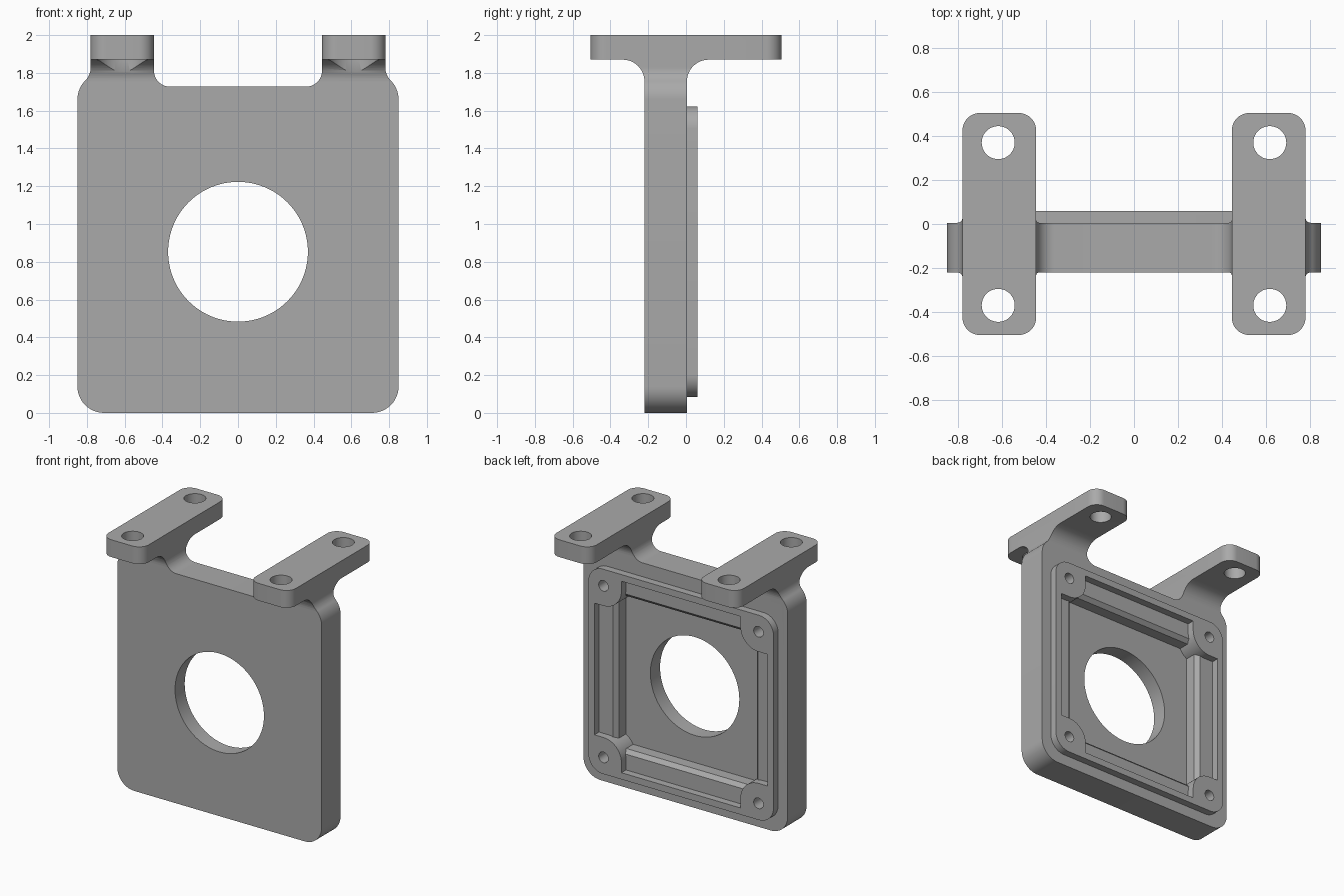
import bpy, bmesh
from math import sin, cos, radians

cube = bpy.data.objects.get("Cube")
if cube:
    bpy.data.objects.remove(cube, do_unlink=True)

grey = bpy.data.materials.new("matte grey")
grey.use_nodes = True
grey.diffuse_color = (0.4, 0.4, 0.4, 1)
grey.node_tree.nodes["Principled BSDF"].inputs["Base Color"].default_value = (0.4, 0.4, 0.4, 1)

MID = 0.853          # height of the plate centre
FRONT, BACK = -0.22, 0.005


def arc(cx, cy, r, start, end, steps=12):
    angles = [radians(start + (end - start) * i / steps) for i in range(steps + 1)]
    return [(cx + r * cos(a), cy + r * sin(a)) for a in angles]


def circle(cx, cy, r, steps=64):
    return arc(cx, cy, r, 0, 360, steps)[:-1]


def rounded(cx, cy, hx, hy, r):
    pts = []
    for sx, sy, a in ((1, 1, 0), (-1, 1, 90), (-1, -1, 180), (1, -1, 270)):
        pts += arc(cx + sx * (hx - r), cy + sy * (hy - r), r, a, a + 90)
    return pts


def square(h):
    return [(-h, MID - h), (h, MID - h), (h, MID + h), (-h, MID + h)]


PLACE = {"x": lambda p, d: (d, p[0], p[1]),
         "y": lambda p, d: (p[0], d, p[1]),
         "z": lambda p, d: (p[0], p[1], d)}


def loft(name, axis, *sections):
    """Solid through (depth, outline) sections along one axis."""
    bm = bmesh.new()
    rings = [[bm.verts.new(PLACE[axis](p, d)) for p in pts] for d, pts in sections]
    for a, b in zip(rings, rings[1:]):
        for i in range(len(a)):
            j = (i + 1) % len(a)
            bm.faces.new((a[i], a[j], b[j], b[i]))
    bm.faces.new(rings[0])
    bm.faces.new(rings[-1])
    bmesh.ops.recalc_face_normals(bm, faces=bm.faces)
    mesh = bpy.data.meshes.new(name)
    bm.to_mesh(mesh)
    bm.free()
    mesh.materials.append(grey)
    ob = bpy.data.objects.new(name, mesh)
    bpy.context.collection.objects.link(ob)
    return ob


def prism(name, axis, pts, lo, hi):
    return loft(name, axis, (lo, pts), (hi, pts))


def combine(target, tool, operation):
    """Apply a boolean and discard the tool."""
    mod = target.modifiers.new(operation, "BOOLEAN")
    mod.operation, mod.solver, mod.object = operation, "EXACT", tool
    bpy.context.view_layer.objects.active = target
    bpy.ops.object.modifier_apply(modifier=mod.name)
    bpy.data.objects.remove(tool, do_unlink=True)


# Plate silhouette with two necks, right half then mirrored
half = arc(0.36, 1.812, 0.085, -90, 0)
half += [(0.445, 1.92), (0.78, 1.92)]
half += arc(0.88, 1.829, 0.1, 180, 225)
half += arc(0.71, 1.66, 0.14, 45, 0)
half += arc(0.71, 0.14, 0.14, 0, -90)
outline = half + [(-x, z) for x, z in reversed(half)]
bracket = prism("mounting_bracket", "y", outline, -0.5, 0.5)

# Side profile: slab flaring into the flanges
r = 0.115
side = [(FRONT, -0.1), (BACK, -0.1)]
side += arc(BACK + r, 1.87 - r, r, 180, 90)
side += [(BACK + r, 1.95), (FRONT - r, 1.95)]
side += arc(FRONT - r, 1.87 - r, r, 90, 0)
combine(bracket, prism("side_profile", "x", side, -1, 1), "INTERSECT")

# Screw clearance in the flares, then the flanges with their holes
for sx in (-1, 1):
    x = sx * 0.6125
    combine(bracket, prism("clearance", "z", circle(x, -0.37, 0.14), 1.6, 1.98), "DIFFERENCE")
    combine(bracket, prism("flange", "z", rounded(x, 0, 0.1675, 0.505, 0.08), 1.87, 2), "UNION")
    for y in (-0.37, 0.37):
        combine(bracket, prism("flange_hole", "z", circle(x + sx * 0.005, y, 0.075), 1.8, 2.1), "DIFFERENCE")

# Chamfered square recess in the back
recess = loft("recess", "y", (-0.105, square(0.574)), (-0.023, square(0.574)), (0.04, square(0.637)))
combine(bracket, recess, "DIFFERENCE")

# Raised rim
rim = prism("rim", "y", rounded(0, MID, 0.77, 0.77, 0.12), -0.03, 0.06)
combine(rim, prism("rim_inside", "y", rounded(0, MID, 0.72, 0.72, 0.07), -0.1, 0.1), "DIFFERENCE")
combine(bracket, rim, "UNION")

# Corner bosses with blind screw holes
boss = [(0.73, 0.73)] + arc(0.645, 0.645, 0.15, 270, 180)
boss.insert(1, (0.73, 0.495))
boss.append((0.495, 0.73))
corners = [(sx, sz) for sx in (-1, 1) for sz in (-1, 1)]
for sx, sz in corners:
    pts = [(sx * u, MID + sz * v) for u, v in boss]
    combine(bracket, prism("boss", "y", pts, -0.12, 0.06), "UNION")
for sx, sz in corners:
    pts = circle(sx * 0.645, MID + sz * 0.645, 0.04, 32)
    combine(bracket, prism("boss_hole", "y", pts, -0.1, 0.1), "DIFFERENCE")

# Central opening
combine(bracket, prism("opening", "y", circle(0, MID, 0.37, 96), -0.5, 0.5), "DIFFERENCE")

bpy.ops.object.select_all(action="DESELECT")
bracket.select_set(True)
bpy.context.view_layer.objects.active = bracket
bpy.ops.object.shade_smooth_by_angle()
